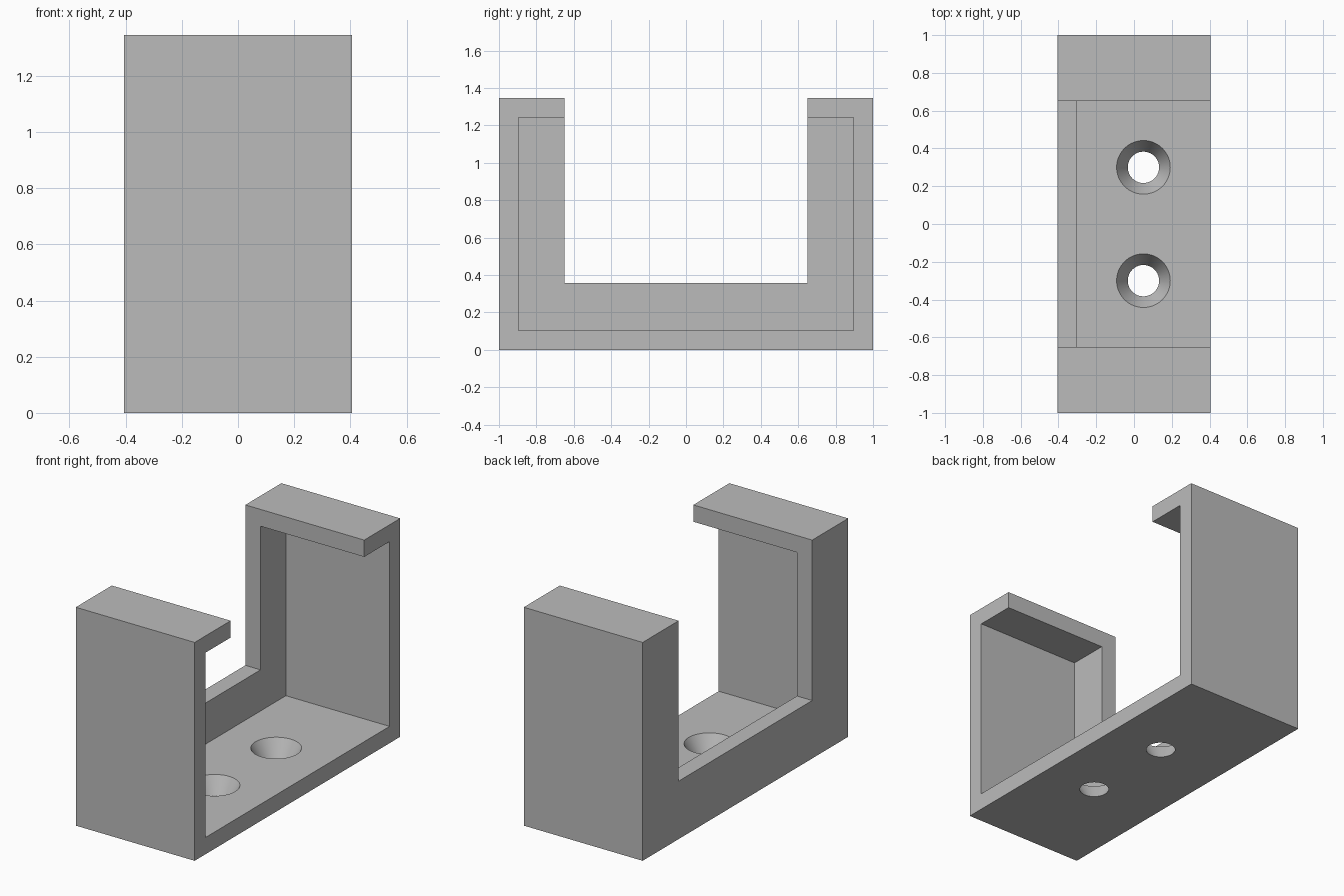
import bpy
import bmesh
from mathutils import Matrix
from math import radians

if "Cube" in bpy.data.objects:
    bpy.data.objects.remove(bpy.data.objects["Cube"])

HALF_W, HALF_L, HEIGHT = 0.405, 1.0, 1.345
WALL = 0.1035                    # thickness of every wall
GAP, SILL = 0.65, 0.357          # half width and floor of the U opening
HOLE_X, HOLE_Y = 0.05, 0.3
R_BOTTOM, R_TOP = 0.083, 0.142

grey = bpy.data.materials.new("plain grey")
grey.use_nodes = True
colour = (0.5, 0.5, 0.5, 1)
grey.diffuse_color = colour
grey.node_tree.nodes["Principled BSDF"].inputs["Base Color"].default_value = colour


def make_object(name, bm):
    bmesh.ops.recalc_face_normals(bm, faces=bm.faces)
    mesh = bpy.data.meshes.new(name)
    bm.to_mesh(mesh)
    bm.free()
    mesh.materials.append(grey)
    obj = bpy.data.objects.new(name, mesh)
    bpy.context.collection.objects.link(obj)
    return obj


def extrude_profile(name, profile, x0, x1):
    """Solid made by sweeping a (y, z) outline along x."""
    bm = bmesh.new()
    face = bm.faces.new([bm.verts.new((x0, y, z)) for y, z in profile])
    swept = bmesh.ops.extrude_face_region(bm, geom=[face])["geom"]
    verts = [v for v in swept if isinstance(v, bmesh.types.BMVert)]
    bmesh.ops.translate(bm, verts=verts, vec=(x1 - x0, 0, 0))
    return make_object(name, bm)


def countersink(name, y):
    """Cone that runs a little past both faces of the base."""
    extra = 0.02
    flare = (R_TOP - R_BOTTOM) / WALL * extra
    bm = bmesh.new()
    bmesh.ops.create_cone(bm, cap_ends=True, segments=64,
                          radius1=R_BOTTOM - flare, radius2=R_TOP + flare,
                          depth=WALL + 2 * extra,
                          matrix=Matrix.Translation((HOLE_X, y, WALL / 2)))
    return make_object(name, bm)


# U-shaped body
half = [(HALF_L, 0), (HALF_L, HEIGHT), (GAP, HEIGHT), (GAP, SILL)]
outline = half + [(-y, z) for y, z in reversed(half)]
bracket = extrude_profile("bracket", outline, -HALF_W, HALF_W)

# Cavity open to the left side, and two countersunk screw holes
inner, top = HALF_L - WALL, HEIGHT - WALL
cavity = [(-inner, WALL), (inner, WALL), (inner, top), (-inner, top)]
cutters = [extrude_profile("cavity_cutter", cavity, WALL - HALF_W, HALF_W + 0.1)]
cutters += [countersink("screw_hole_cutter", side * HOLE_Y) for side in (-1, 1)]

for cutter in cutters:
    cutter.hide_render = True
    mod = bracket.modifiers.new(cutter.name, 'BOOLEAN')
    mod.operation = 'DIFFERENCE'
    mod.solver = 'EXACT'
    mod.object = cutter

# Bake the cuts and drop the cutters
depsgraph = bpy.context.evaluated_depsgraph_get()
cut_mesh = bpy.data.meshes.new_from_object(bracket.evaluated_get(depsgraph))
bracket.modifiers.clear()
bracket.data = cut_mesh
for cutter in cutters:
    bpy.data.objects.remove(cutter)

# Smooth hole walls, sharp edges elsewhere
bpy.ops.object.select_all(action='DESELECT')
bracket.select_set(True)
bpy.context.view_layer.objects.active = bracket
bpy.ops.object.shade_smooth_by_angle(angle=radians(30))
